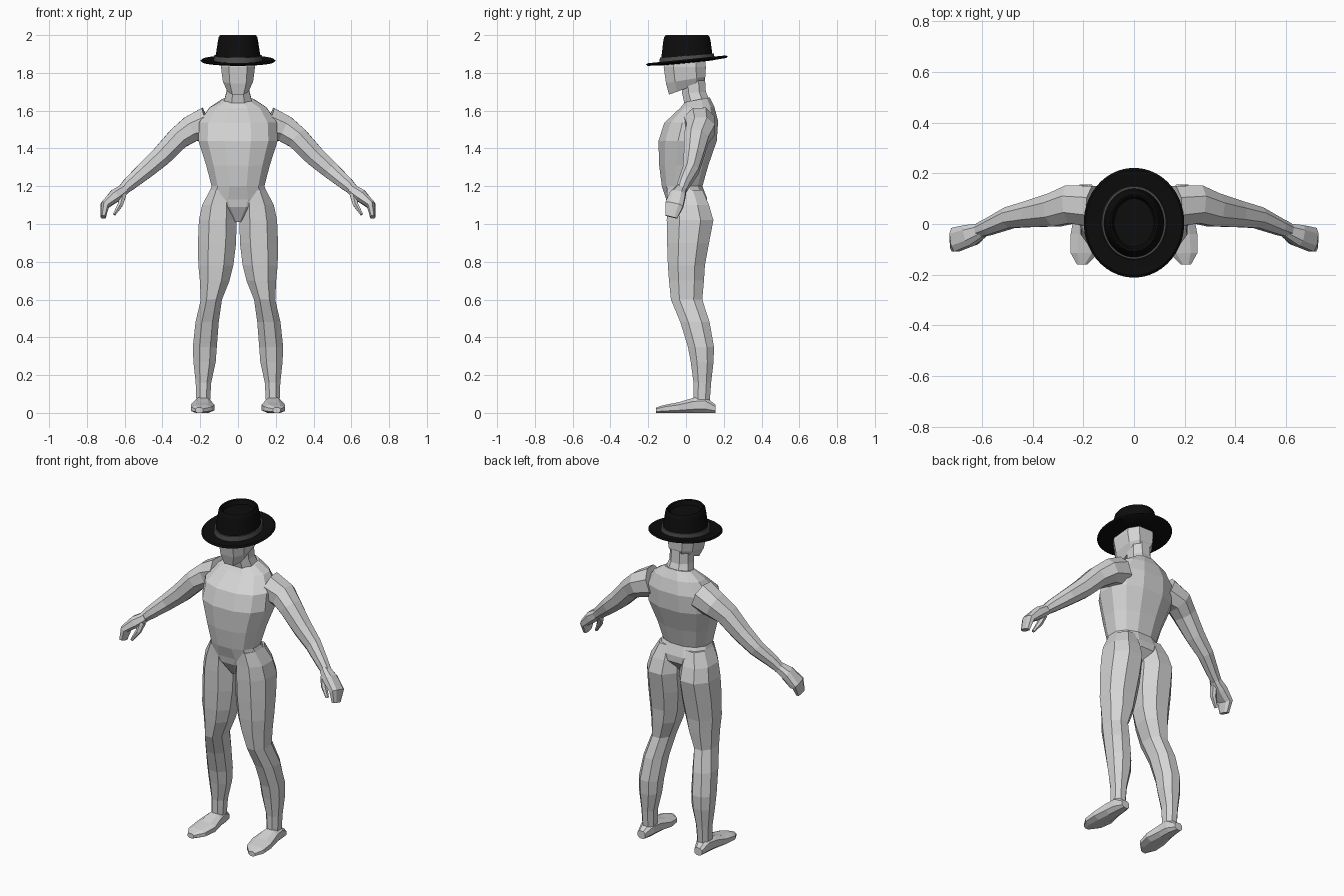
import bpy, bmesh, math
from mathutils import Vector

if "Cube" in bpy.data.objects:
    bpy.data.objects.remove(bpy.data.objects["Cube"])


def material(name, value):
    m = bpy.data.materials.new(name)
    m.diffuse_color = (value, value, value, 1)
    m.use_nodes = True
    m.node_tree.nodes["Principled BSDF"].inputs["Base Color"].default_value = m.diffuse_color
    return m


SKIN = material("pale grey", 0.66)
FELT = material("black felt", 0.004)
RIBBON = material("dark grey ribbon", 0.07)


def unit_ring(n, power):
    """Rounded-box ring that fills the -1..1 square."""
    pts = []
    for i in range(n):
        a = 2 * math.pi * (i + 0.5) / n
        c, s = math.cos(a), math.sin(a)
        pts.append((math.copysign(abs(c) ** power, c), math.copysign(abs(s) ** power, s)))
    m = max(abs(p[0]) for p in pts)
    return [(x / m, y / m) for x, y in pts]


def loft(name, rings, mat, smooth=False, side=1):
    """Skin a list of rings and close both ends; side=-1 mirrors it in x."""
    bm = bmesh.new()
    rows = [[bm.verts.new((p[0] * side, p[1], p[2])) for p in r] for r in rings]
    n = len(rows[0])
    for a, b in zip(rows, rows[1:]):
        for i in range(n):
            bm.faces.new((a[i], a[(i + 1) % n], b[(i + 1) % n], b[i]))
    bm.faces.new(rows[0])
    bm.faces.new(rows[-1])
    bmesh.ops.recalc_face_normals(bm, faces=bm.faces)
    me = bpy.data.meshes.new(name)
    bm.to_mesh(me)
    bm.free()
    me.materials.append(mat)
    ob = bpy.data.objects.new(name, me)
    bpy.context.collection.objects.link(ob)
    if smooth:
        bpy.context.view_layer.objects.active = ob
        ob.select_set(True)
        bpy.ops.object.shade_smooth_by_angle(angle=math.radians(35))
        ob.select_set(False)
    return ob


def level(sections, n, power):
    """Sections (z front, z back, x min, x max, y front, y back) -> rings."""
    out = []
    for zf, zb, x0, x1, y0, y1 in sections:
        out.append([((x0 + x1) / 2 + u * (x1 - x0) / 2,
                     (y0 + y1) / 2 + v * (y1 - y0) / 2,
                     (zf + zb) / 2 + v * (zb - zf) / 2) for u, v in unit_ring(n, power)])
    return out


def tube(path, n, power):
    """Path (x, y, z, thickness radius, y radius) -> rings square to the path."""
    pts = [Vector(p[:3]) for p in path]
    out = []
    for i, p in enumerate(path):
        t = (pts[min(i + 1, len(pts) - 1)] - pts[max(i - 1, 0)]).normalized()
        v = Vector((0, 1, 0))
        v = (v - t * v.dot(t)).normalized()
        w = t.cross(v)
        out.append([pts[i] + w * p[3] * a + v * p[4] * b for a, b in unit_ring(n, power)])
    return out


# Torso with pelvis wedge (z front, z back, half width, y front, y back)
torso = [(1.01, 1.03, .025, -.05, .05), (1.09, 1.10, .13, -.098, .11),
         (1.13, 1.14, .165, -.105, .11), (1.20, 1.20, .14, -.128, .087),
         (1.31, 1.31, .168, -.142, .118), (1.44, 1.44, .21, -.146, .163),
         (1.535, 1.545, .205, -.115, .17), (1.615, 1.62, .15, -.03, .15),
         (1.645, 1.67, .085, -.005, .125)]
loft("torso", level([(a, b, -h, h, c, d) for a, b, h, c, d in torso], 12, .85), SKIN)

# Neck and head
neck = [(1.60, 1.62, .085, .0, .14), (1.69, 1.70, .062, -.02, .105), (1.78, 1.78, .06, -.03, .1)]
loft("neck", level([(a, b, -h, h, c, d) for a, b, h, c, d in neck], 8, .9), SKIN)
head = [(1.685, 1.75, .055, -.09, .09), (1.745, 1.78, .08, -.106, .103),
        (1.83, 1.83, .09, -.118, .105), (1.90, 1.90, .086, -.11, .1)]
loft("head", level([(a, b, -h, h, c, d) for a, b, h, c, d in head], 8, .7), SKIN)

leg = [(1.18, .03, .148, -.1, .088), (1.10, .012, .19, -.1, .122), (1.02, .008, .207, -.102, .145),
       (.90, .010, .212, -.1, .122), (.78, .025, .21, -.096, .1), (.70, .045, .202, -.09, .095),
       (.60, .085, .197, -.08, .086), (.48, .102, .225, -.03, .125), (.35, .112, .239, .01, .148),
       (.27, .118, .236, .025, .146), (.16, .142, .224, .04, .133), (.05, .148, .22, .04, .125)]
arm = [(.16, .07, 1.535, .085, .08), (.25, .078, 1.502, .07, .075), (.315, .055, 1.455, .06, .066),
       (.405, .04, 1.36, .054, .052), (.49, .025, 1.285, .046, .042),
       (.575, -.012, 1.212, .036, .032), (.61, -.025, 1.18, .028, .028)]
hand = [(.60, -.025, 1.185, .028, .028), (.65, -.045, 1.15, .034, .042),
        (.705, -.062, 1.10, .023, .048), (.713, -.078, 1.037, .014, .032)]
thumb = [(.61, -.045, 1.155, .018, .02), (.622, -.065, 1.105, .014, .016), (.655, -.08, 1.05, .007, .01)]
# Foot (y, x min, x max, z top)
foot = [(.155, .165, .215, .045), (.10, .145, .228, .085), (.04, .14, .235, .08),
        (-.04, .125, .25, .056), (-.115, .14, .25, .042), (-.16, .185, .225, .028)]
foot_rings = [[((x0 + x1) / 2 + u * (x1 - x0) / 2, y, zt / 2 * (1 + v))
               for u, v in unit_ring(8, .75)] for y, x0, x1, zt in foot]

for side, word in ((1, "left"), (-1, "right")):
    loft(word + "_leg", level([(z, z, a, b, c, d) for z, a, b, c, d in leg], 8, .9), SKIN, side=side)
    loft(word + "_foot", foot_rings, SKIN, side=side)
    loft(word + "_arm", tube(arm, 8, .95), SKIN, side=side)
    loft(word + "_hand", tube(hand, 8, .75), SKIN, side=side)
    loft(word + "_thumb", tube(thumb, 6, .9), SKIN, side=side)


def hat_part(name, sections, mat):
    """Oval hat rings (z, x radius, y radius, tilt per unit y)."""
    loft(name, level([(z - t * ry, z + t * ry, -rx, rx, .005 - ry, .005 + ry)
                      for z, rx, ry, t in sections], 48, 1), mat, smooth=True)


# Hat: tilted brim, ribbon, and crown with a dented top
hat_part("hat_brim", [(1.852, .10, .115, .1), (1.858, .19, .207, .1), (1.865, .198, .216, .1),
                      (1.872, .19, .207, .1), (1.866, .12, .14, .1)], FELT)
hat_part("hat_ribbon", [(1.858, .131, .147, .08), (1.892, .126, .143, .08)], RIBBON)
hat_part("hat_crown", [(1.86, .123, .139, .05), (1.97, .106, .125, 0), (1.99, .102, .12, 0),
                       (2.0, .094, .112, 0), (1.996, .086, .104, 0), (1.972, .078, .095, 0)], FELT)
